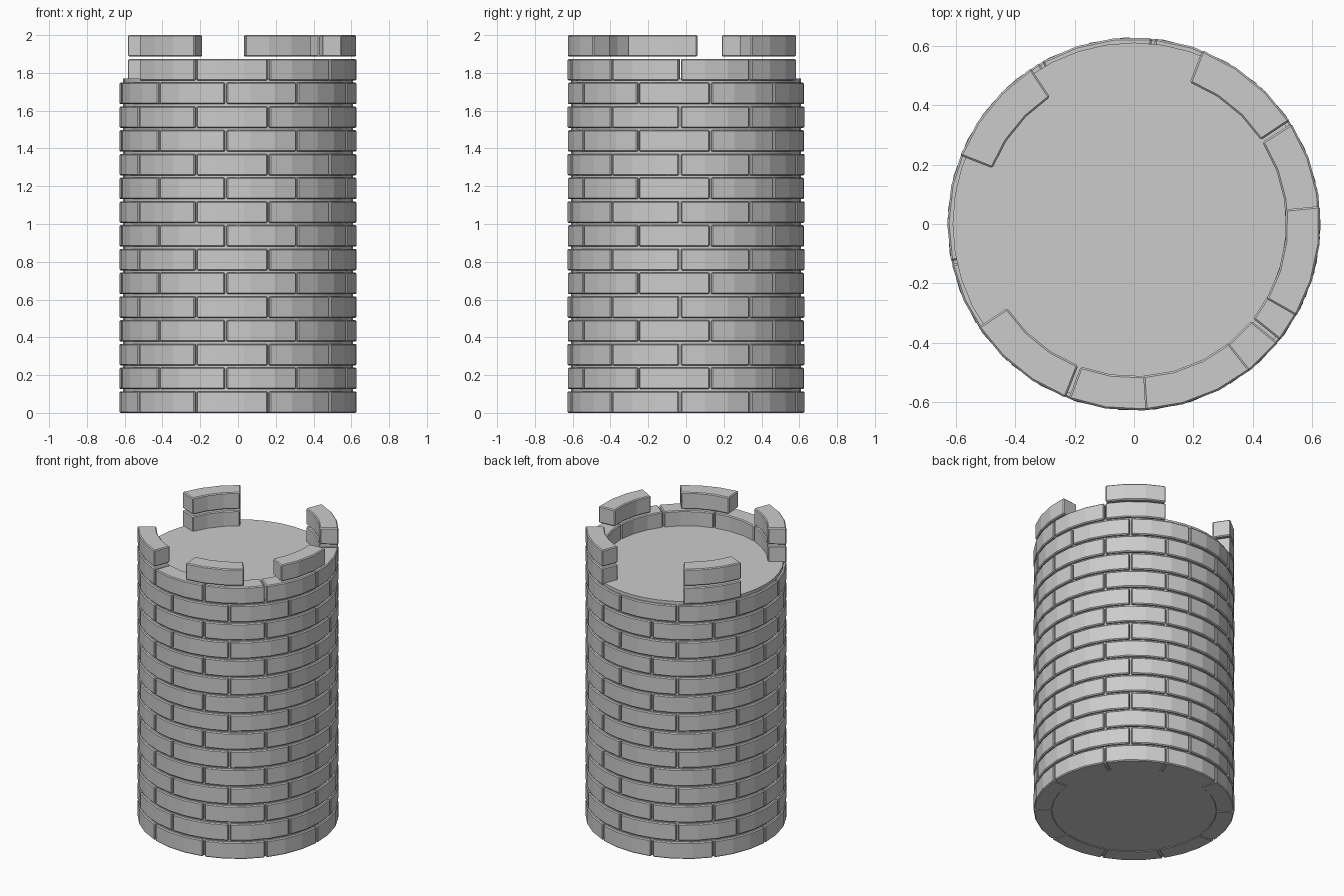
import bpy, bmesh
from math import radians, cos, sin

if "Cube" in bpy.data.objects:
    bpy.data.objects.remove(bpy.data.objects["Cube"])

R_OUT, R_IN = 0.628, 0.512
PITCH, HEIGHT = 0.1257, 0.1145
STEP, GAP, FACETS = 36, 1.0, 3


def add_brick(bm, start, z):
    """One curved brick spanning STEP degrees, starting at angle start."""
    columns = []
    for i in range(FACETS + 1):
        a = radians(start + GAP / 2 + (STEP - GAP) * i / FACETS)
        columns.append([bm.verts.new((r * cos(a), r * sin(a), h))
                        for r, h in ((R_IN, z), (R_OUT, z),
                                     (R_OUT, z + HEIGHT), (R_IN, z + HEIGHT))])
    for a, b in zip(columns, columns[1:]):
        for j in range(4):
            k = (j + 1) % 4
            bm.faces.new((a[j], b[j], b[k], a[k]))
    bm.faces.new(columns[0])
    bm.faces.new(columns[-1][::-1])


def make_bricks(name, bricks):
    bm = bmesh.new()
    for start, z in bricks:
        add_brick(bm, start, z)
    bmesh.ops.recalc_face_normals(bm, faces=bm.faces)
    me = bpy.data.meshes.new(name)
    bm.to_mesh(me)
    bm.free()
    ob = bpy.data.objects.new(name, me)
    bpy.context.collection.objects.link(ob)
    # Worn brick edges
    bev = ob.modifiers.new("edge_bevel", 'BEVEL')
    bev.width = 0.006
    bev.segments = 1
    bev.limit_method = 'ANGLE'
    bev.angle_limit = radians(40)
    return ob


# Full courses, alternating joints
for row in range(14):
    offset = -3 if row % 2 == 0 else 12
    make_bricks(f"brick_course_{row + 1}",
                [(offset + STEP * k, row * PITCH) for k in range(10)])

# Partial parapet course: six bricks in a run plus one alone at the back left
make_bricks("parapet_course",
            [(-147 + STEP * k, 14 * PITCH) for k in range(6)] + [(123, 14 * PITCH)])

# Battlement blocks
make_bricks("battlements",
            [(a, 15 * PITCH) for a in (33, 123, -30, -87, -147)])

# Mortar core, whose top is the tower floor
bottom, top = 0.004, 1.77
bpy.ops.mesh.primitive_cylinder_add(vertices=40, radius=0.61, depth=top - bottom,
                                    location=(0, 0, (top + bottom) / 2))
core = bpy.context.object
core.name = "mortar_core"
bpy.ops.object.shade_smooth_by_angle(angle=radians(30))
